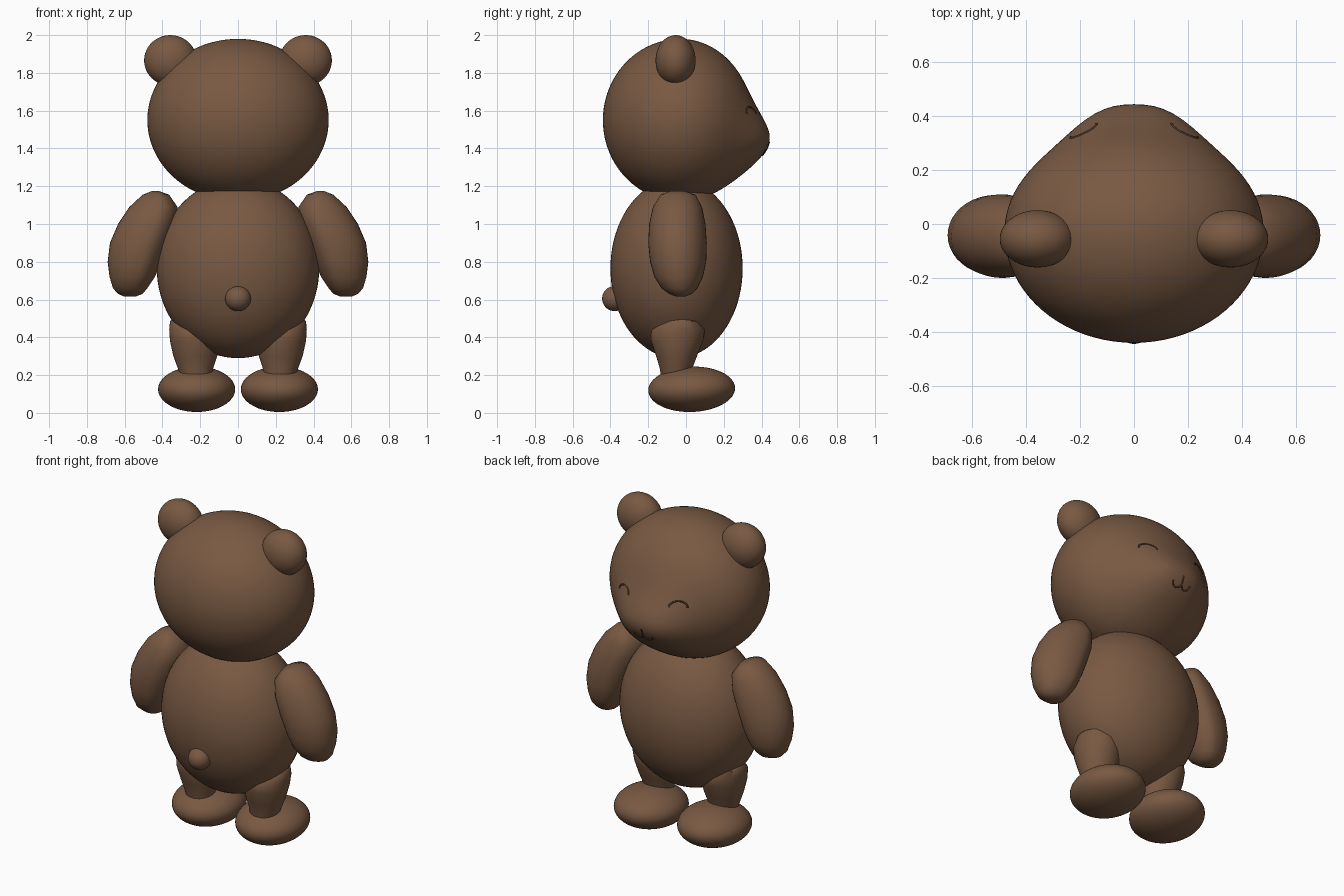
import bpy, bmesh, math
from mathutils import Vector

if "Cube" in bpy.data.objects:
    bpy.data.objects.remove(bpy.data.objects["Cube"])


def material(name, rgb):
    m = bpy.data.materials.new(name)
    m.diffuse_color = (*rgb, 1)
    m.use_nodes = True
    m.node_tree.nodes["Principled BSDF"].inputs["Base Color"].default_value = m.diffuse_color
    return m


BROWN = material("brown_fur", (0.19, 0.10, 0.055))
DARK = material("dark_brown_line", (0.075, 0.04, 0.022))


def finish(name, bm, angle=45):
    bmesh.ops.recalc_face_normals(bm, faces=bm.faces[:])
    me = bpy.data.meshes.new(name)
    bm.to_mesh(me)
    bm.free()
    ob = bpy.data.objects.new(name, me)
    bpy.context.collection.objects.link(ob)
    me.materials.append(BROWN)
    bpy.ops.object.select_all(action='DESELECT')
    bpy.context.view_layer.objects.active = ob
    ob.select_set(True)
    bpy.ops.object.shade_smooth_by_angle(angle=math.radians(angle))
    return ob


def ellipsoid(name, centre, radii, shape=None, rot=(0, 0, 0), seg=48, rings=32):
    bm = bmesh.new()
    bmesh.ops.create_uvsphere(bm, u_segments=seg, v_segments=rings, radius=1)
    for v in bm.verts:
        v.co = Vector([c * r for c, r in zip(v.co, radii)])
        if shape:
            shape(v)
    ob = finish(name, bm)
    ob.location = centre
    ob.rotation_euler = rot
    return ob


def limb(name, side, rings, front, n=40):
    """Loft rings of (z, inner x, outer x, y min, y max); front = share of width on the outer side."""
    bm = bmesh.new()
    loops = []
    for z, xi, xo, y0, y1 in rings:
        w, yc, h = xo - xi, (y0 + y1) / 2, (y1 - y0) / 2
        xc = xi + w * (1 - front)
        loop = []
        for i in range(n):
            c, s = math.cos(2 * math.pi * i / n), math.sin(2 * math.pi * i / n)
            x = xc + c * w * (front if c > 0 else 1 - front)
            loop.append(bm.verts.new((side * x, yc + s * h, z)))
        loops.append(loop)
    for a, b in zip(loops, loops[1:]):
        for i in range(n):
            j = (i + 1) % n
            bm.faces.new((a[i], a[j], b[j], b[i]))
    bm.faces.new(loops[0])
    bm.faces.new(loops[-1])
    return finish(name, bm, 50)


# Head: ellipsoid whose front swells into a blended muzzle
HC, HR = Vector((0, -0.03, 1.55)), (0.48, 0.41, 0.43)
FRONT = 0.38


def bump(x, z):
    s = 0.12 if z > 1.43 else 0.13
    return 0.105 * math.exp(-0.5 * ((z - 1.43) / s) ** 2 - (abs(x) / 0.26) ** 3)


def head_shape(v):
    if v.co.y > 1e-5:
        v.co.y = v.co.y * FRONT / HR[1] + bump(v.co.x, v.co.z + HC.z)


def face_y(x, z):
    k = 1 - (x / HR[0]) ** 2 - ((z - HC.z) / HR[2]) ** 2
    return HC.y + FRONT * math.sqrt(k) + bump(x, z)


ellipsoid("head", HC, HR, head_shape, seg=80, rings=56)

# Body and tail
ellipsoid("body", (0, -0.05, 0.765), (0.43, 0.35, 0.475), seg=64, rings=40)
ellipsoid("tail", (0, -0.378, 0.605), (0.068, 0.066, 0.066), seg=32, rings=20)

# Limb profiles
ARM = [(1.175, 0.42, 0.455, -0.08, -0.01), (1.155, 0.365, 0.505, -0.135, 0.05),
       (1.09, 0.32, 0.575, -0.175, 0.085), (1.0, 0.33, 0.635, -0.195, 0.103),
       (0.9, 0.365, 0.678, -0.2, 0.11), (0.8, 0.405, 0.69, -0.19, 0.107),
       (0.72, 0.44, 0.68, -0.168, 0.09), (0.66, 0.48, 0.662, -0.13, 0.06),
       (0.63, 0.505, 0.635, -0.09, 0.03), (0.617, 0.54, 0.605, -0.055, 0.0)]
LEG = [(0.5, 0.22, 0.345, -0.09, 0.03), (0.485, 0.17, 0.36, -0.135, 0.075),
       (0.44, 0.115, 0.364, -0.185, 0.1), (0.38, 0.1, 0.36, -0.185, 0.09),
       (0.3, 0.11, 0.342, -0.158, 0.058), (0.24, 0.13, 0.32, -0.14, 0.035),
       (0.18, 0.14, 0.3, -0.13, 0.02)]

for side, tag in ((-1, "left"), (1, "right")):
    ellipsoid(tag + "_ear", (side * 0.358, -0.055, 1.866), (0.139, 0.106, 0.134), seg=40, rings=24)
    limb(tag + "_arm", side, ARM, 0.62)
    limb(tag + "_leg", side, LEG, 0.5)
    ellipsoid(tag + "_foot", (side * 0.219, 0.03, 0.125), (0.204, 0.23, 0.12),
              rot=(math.radians(2), 0, 0))


# Facial lines: thin strokes lying on the head surface
def stroke(name, pts):
    cu = bpy.data.curves.new(name, 'CURVE')
    cu.dimensions = '3D'
    cu.bevel_depth = 0.005
    cu.bevel_resolution = 2
    cu.use_fill_caps = True
    sp = cu.splines.new('POLY')
    sp.points.add(len(pts) - 1)
    for p, (x, z) in zip(sp.points, pts):
        p.co = (x, face_y(x, z) - 0.001, z, 1)
    cu.materials.append(DARK)
    bpy.context.collection.objects.link(bpy.data.objects.new(name, cu))


def arc(cx, cz, rx, rz, a0, a1, n=12):
    angles = [math.radians(a0 + (a1 - a0) * i / n) for i in range(n + 1)]
    return [(cx + rx * math.cos(a), cz + rz * math.sin(a)) for a in angles]


for side, tag in ((-1, "left"), (1, "right")):
    stroke(tag + "_eye", arc(side * 0.187, 1.585, 0.048, 0.035, 0, 180))
    stroke(tag + "_mouth", arc(side * 0.03, 1.395, 0.03, 0.03, 180, 360))
stroke("mouth_centre", [(0, 1.435), (0, 1.415), (0, 1.395)])
